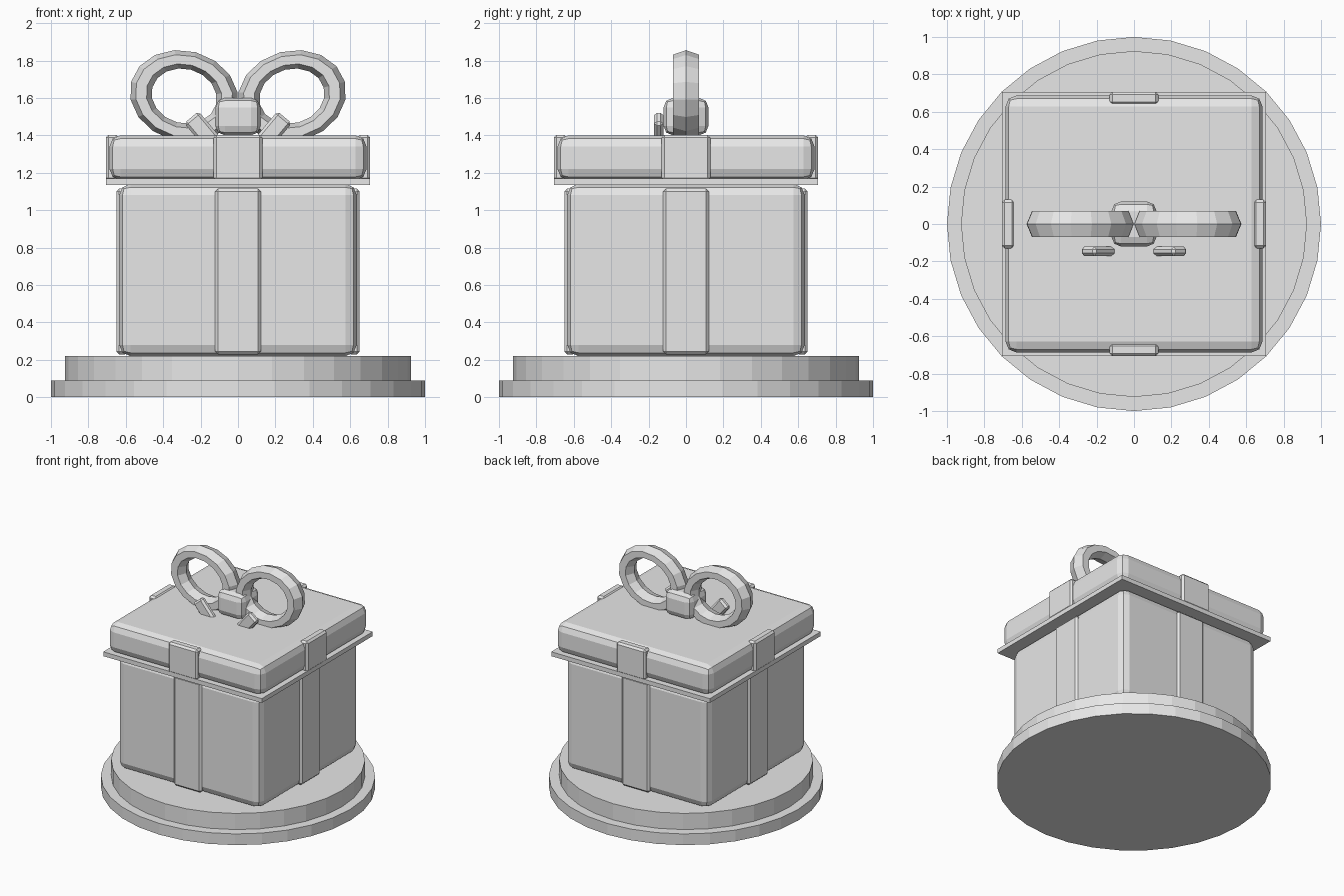
import bpy
from math import radians, sin, cos

cube = bpy.data.objects.get("Cube")
if cube:
    bpy.data.objects.remove(cube, do_unlink=True)

grey = bpy.data.materials.new("light_grey")
grey.use_nodes = True
colour = (0.8, 0.8, 0.8, 1)
grey.diffuse_color = colour
for node in grey.node_tree.nodes:
    if node.type == 'BSDF_PRINCIPLED':
        node.inputs["Base Color"].default_value = colour


def finish(name):
    obj = bpy.context.object
    obj.name = name
    obj.data.materials.append(grey)
    return obj


def box(name, size, centre, bevel=0, segments=1, rotation=(0, 0, 0)):
    """Box with softened edges."""
    bpy.ops.mesh.primitive_cube_add(size=1, location=centre, rotation=rotation)
    obj = finish(name)
    for v in obj.data.vertices:
        v.co = [c * s for c, s in zip(v.co, size)]
    if bevel:
        mod = obj.modifiers.new("edges", 'BEVEL')
        mod.width = bevel
        mod.segments = segments
    return obj


def disc(name, radius, bottom, top):
    bpy.ops.mesh.primitive_cylinder_add(
        vertices=32, radius=radius, depth=top - bottom,
        location=(0, 0, (bottom + top) / 2))
    finish(name)


# Two-step round stand
disc("stand_lower", 1.0, 0, 0.09)
disc("stand_upper", 0.925, 0.09, 0.22)

# Box body, lid rim and lid
box("box_body", (1.27, 1.27, 0.92), (0, 0, 0.68), 0.06, 2)
box("lid_rim", (1.41, 1.41, 0.035), (0, 0, 1.152))
box("lid", (1.375, 1.375, 0.24), (0, 0, 1.28), 0.06, 2)

# Ribbon strips on all four sides of the body and lid
for i, side in enumerate(("right", "back", "left", "front")):
    a = radians(90 * i + 180)
    turn = (0, 0, a)
    box(side + "_body_ribbon", (0.06, 0.245, 0.885),
        (0.62 * cos(a), 0.62 * sin(a), 0.672), 0.015, 1, turn)
    box(side + "_lid_ribbon", (0.07, 0.26, 0.245),
        (0.672 * cos(a), 0.672 * sin(a), 1.28), 0.015, 1, turn)

# Bow: knot, two tilted loops and two tails
box("bow_knot", (0.24, 0.24, 0.2), (0, 0, 1.5), 0.05, 2)
for side, s in (("left", 1), ("right", -1)):
    bpy.ops.mesh.primitive_torus_add(
        major_segments=16, minor_segments=6,
        major_radius=1, minor_radius=0.25,
        location=(s * 0.288, 0, 1.61),
        rotation=(radians(90), radians(-15 * s), 0))
    loop = finish(side + "_bow_loop")
    loop.scale = (0.235, 0.194, 0.323)
    box(side + "_bow_tail", (0.1, 0.05, 0.2), (s * 0.185, -0.146, 1.42),
        0.015, 1, (0, radians(40 * s), 0))
